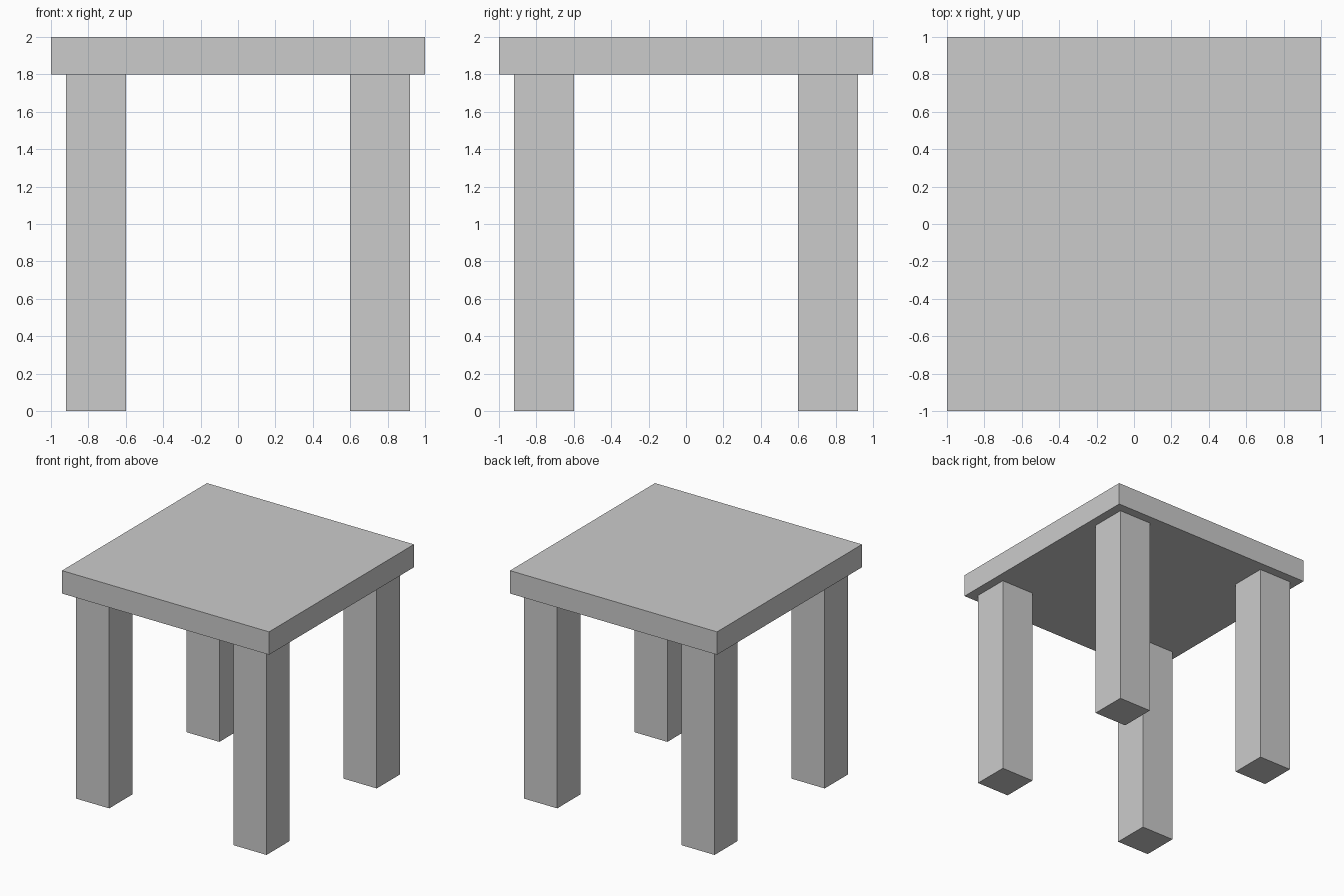
import bpy

if "Cube" in bpy.data.objects:
    bpy.data.objects.remove(bpy.data.objects["Cube"])


def box(name, low, high):
    """Add a box spanning two opposite corners."""
    centre = [(a + b) / 2 for a, b in zip(low, high)]
    bpy.ops.mesh.primitive_cube_add(size=1, location=centre)
    obj = bpy.context.object
    obj.name = name
    obj.scale = [b - a for a, b in zip(low, high)]
    bpy.ops.object.transform_apply(location=False, rotation=False, scale=True)
    return obj


TOP_Z, UNDERSIDE_Z = 2.0, 1.8
LEG_IN, LEG_OUT = 0.6, 0.92

# Square table top
box("table_top", (-1, -1, UNDERSIDE_Z), (1, 1, TOP_Z))

# Four square legs, inset from the edges
for y_name, sy in (("front", -1), ("back", 1)):
    for x_name, sx in (("left", -1), ("right", 1)):
        xs = sorted((sx * LEG_IN, sx * LEG_OUT))
        ys = sorted((sy * LEG_IN, sy * LEG_OUT))
        box(f"{y_name}_{x_name}_leg", (xs[0], ys[0], 0), (xs[1], ys[1], UNDERSIDE_Z))
